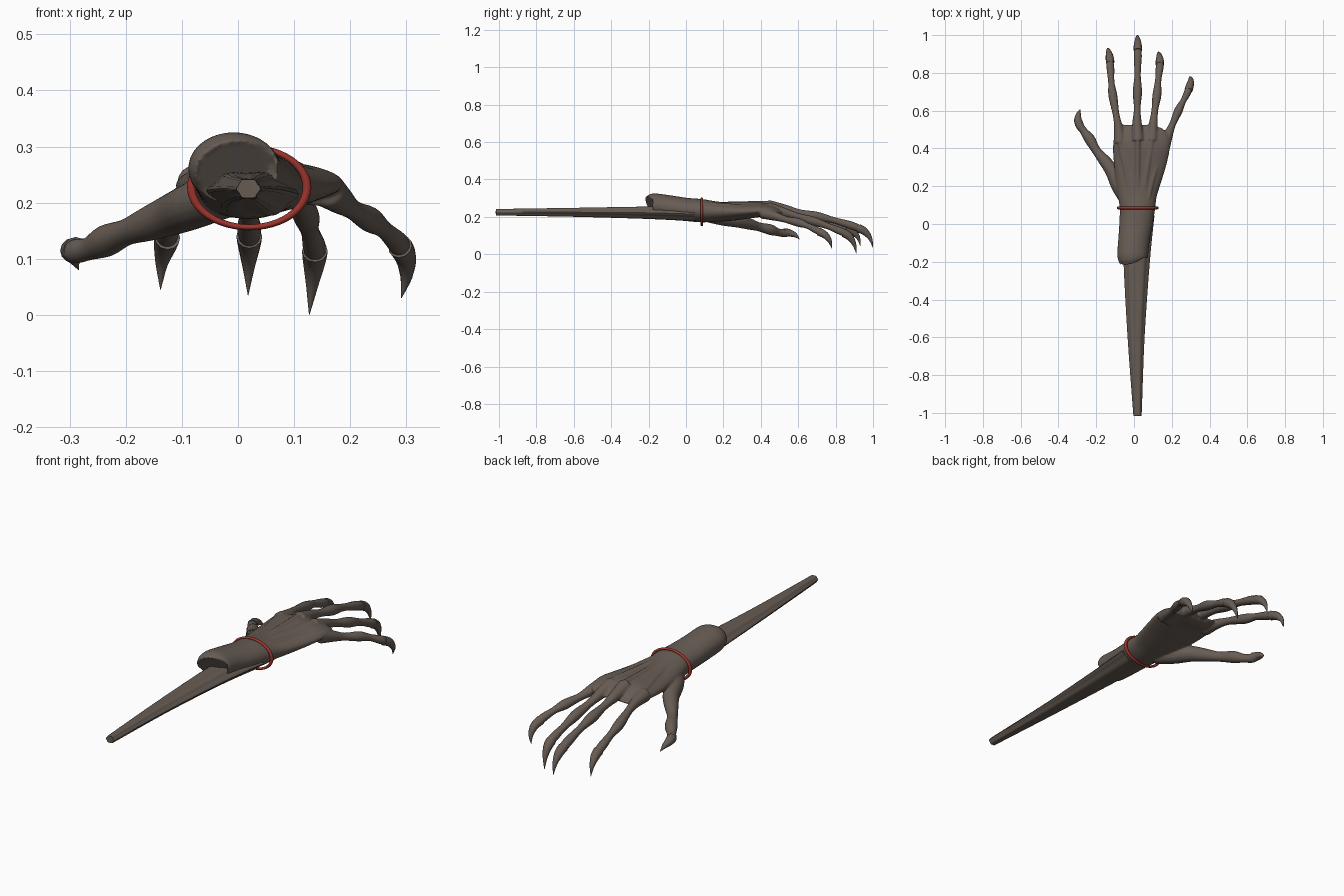
import bpy, bmesh, math
from mathutils import Vector


def material(name, colour):
    m = bpy.data.materials.new(name)
    m.diffuse_color = (*colour, 1)
    return m


skin = material("dried skin", (0.135, 0.107, 0.088))
red = material("red cord", (0.33, 0.035, 0.025))


def smooth_stations(pts, steps):
    """Catmull-Rom interpolation of every number in each station."""
    out = []
    for i in range(len(pts) - 1):
        a, b, c, d = (pts[max(i - 1, 0)], pts[i], pts[i + 1], pts[min(i + 2, len(pts) - 1)])
        for s in range(steps):
            t = s / steps
            out.append([0.5 * (2 * q + (r - p) * t + (2 * p - 5 * q + 4 * r - w) * t * t
                               + (3 * q - p - 3 * r + w) * t ** 3)
                        for p, q, r, w in zip(a, b, c, d)])
    return out + [list(pts[-1])]


def tube(bm, pts, sides=16, steps=4, lobes=0, depth=0.0):
    """Loft through stations (x, y, z, half width, height above, depth below)."""
    pts = [(*p, p[3], p[3]) if len(p) == 4 else p for p in pts]
    st = smooth_stations(pts, steps)
    rings = []
    for i, s in enumerate(st):
        t = Vector(st[min(i + 1, len(st) - 1)][:3]) - Vector(st[max(i - 1, 0)][:3])
        side = t.cross(Vector((0, 0, 1))).normalized()
        up = side.cross(t).normalized()
        ring = []
        for k in range(sides):
            a = 2 * math.pi * k / sides
            f = 1 + depth * math.cos(lobes * a)
            h = max(s[4] if math.sin(a) > 0 else s[5], 0.0005)
            ring.append(bm.verts.new(Vector(s[:3]) + side * max(s[3], 0.0005) * f * math.cos(a)
                                     + up * h * f * math.sin(a)))
        rings.append(ring)
    for r, q in zip(rings, rings[1:]):
        for k in range(sides):
            n = (k + 1) % sides
            bm.faces.new((r[k], r[n], q[n], q[k]))
    bm.faces.new(rings[0][::-1])
    bm.faces.new(rings[-1])


def finish(bm, name, mat, angle=40):
    bmesh.ops.recalc_face_normals(bm, faces=bm.faces)
    me = bpy.data.meshes.new(name)
    bm.to_mesh(me)
    bm.free()
    ob = bpy.data.objects.new(name, me)
    bpy.context.collection.objects.link(ob)
    me.materials.append(mat)
    bpy.ops.object.select_all(action='DESELECT')
    ob.select_set(True)
    bpy.context.view_layer.objects.active = ob
    bpy.ops.object.shade_smooth_by_angle(angle=math.radians(angle))
    return ob


hand = bmesh.new()

# Wrist stump and palm, hollow underneath toward the knuckles
tube(hand, [
    (-.008, -.183, .262, .072, .056, .056),
    (-.008, -.170, .262, .081, .064, .064),
    (.000, -.08, .250, .083, .064, .064),
    (.010, .00, .240, .088, .062, .062),
    (.018, .085, .233, .094, .062, .062),
    (.018, .16, .230, .105, .053, .056),
    (.025, .25, .228, .125, .047, .048),
    (.033, .34, .228, .143, .046, .036),
    (.040, .42, .232, .150, .042, .030),
    (.040, .48, .227, .135, .028, .024),
    (.040, .51, .222, .105, .012, .012)], sides=40)


def finger(name, pts, claw):
    """Knobbly finger in the hand mesh, plus its hooked claw."""
    tube(hand, pts)
    # Tendon from the wrist to the knuckle
    x, y, z, r = pts[0]
    if y > .4:
        tube(hand, [(.02 + (x - .02) * .4, .13, .272, .007),
                    (.02 + (x - .02) * .65, .28, .262 + (z - .235) * .5, .012),
                    (x, y, z + r * .5, .014)], sides=10)
    bm = bmesh.new()
    tube(bm, claw, sides=12)
    finish(bm, name + "_claw", skin, 50)


finger("index", [
    (-.075, .43, .235, .034), (-.082, .51, .228, .024), (-.095, .58, .218, .018),
    (-.112, .68, .192, .024), (-.120, .75, .176, .017), (-.125, .83, .148, .021),
    (-.128, .88, .130, .016)],
    [(-.126, .855, .138, .023), (-.130, .89, .122, .020),
     (-.136, .92, .09, .011), (-.138, .932, .045, .0005)])

finger("middle", [
    (.020, .44, .255, .036), (.016, .53, .240, .026), (.017, .61, .222, .018),
    (.018, .70, .203, .025), (.019, .79, .182, .017), (.020, .89, .152, .022),
    (.020, .94, .130, .016)],
    [(.020, .92, .140, .023), (.020, .955, .122, .020),
     (.019, .985, .085, .011), (.018, 1.0, .035, .0005)])

finger("ring", [
    (.095, .44, .245, .034), (.101, .52, .226, .025), (.110, .60, .202, .018),
    (.121, .68, .178, .024), (.128, .76, .150, .017), (.136, .83, .122, .021),
    (.137, .87, .103, .016)],
    [(.137, .845, .114, .023), (.136, .875, .093, .020),
     (.132, .90, .052, .011), (.127, .912, .0, .0005)])

finger("little", [
    (.160, .41, .222, .032), (.180, .47, .206, .026), (.205, .53, .187, .018),
    (.235, .60, .170, .023), (.260, .65, .152, .016), (.285, .70, .128, .020),
    (.293, .735, .112, .015)],
    [(.289, .71, .122, .022), (.299, .745, .102, .019),
     (.300, .77, .068, .011), (.291, .78, .03, .0005)])

finger("thumb", [
    (-.030, .12, .210, .040), (-.078, .20, .195, .042), (-.115, .28, .180, .038),
    (-.160, .34, .162, .031), (-.200, .39, .147, .024), (-.235, .45, .132, .029),
    (-.265, .49, .118, .021), (-.290, .525, .113, .022), (-.295, .55, .11, .015)],
    [(-.289, .525, .116, .023), (-.297, .553, .114, .020),
     (-.293, .585, .102, .012), (-.284, .607, .08, .0005)])

# Skin webs between neighbouring fingers
for x, y, z in ((-.035, .5, .225), (.058, .5, .226), (.138, .475, .212)):
    tube(hand, [(x, y - .08, z, .05, .022, .018), (x, y, z, .042, .012, .01),
                (x, y + .025, z - .003, .025, .005, .005)])

# Blend all the flesh into a single skin
ob = finish(hand, "hand", skin)
rm = ob.modifiers.new("fuse", 'REMESH')
rm.mode = 'VOXEL'
rm.voxel_size = 0.005
rm.use_smooth_shade = True
sm = ob.modifiers.new("soften", 'SMOOTH')
sm.factor = 0.5
sm.iterations = 4

# Fluted tapering bone handle
bm = bmesh.new()
tube(bm, [
    (.018, -1.0, .225, .020, .016, .016),
    (.018, -.985, .225, .022, .018, .018),
    (.011, -.60, .225, .042, .024, .025),
    (.014, -.20, .222, .065, .034, .034),
    (.025, .05, .215, .078, .040, .040)], sides=36, lobes=6, depth=.07)
finish(bm, "handle", skin)

# Cord around the wrist
bpy.ops.mesh.primitive_torus_add(location=(.02, .085, .227), rotation=(math.pi / 2, 0, 0),
                                 major_radius=.1, minor_radius=.0075,
                                 major_segments=48, minor_segments=10)
cord = bpy.context.object
cord.name = "wrist_cord"
cord.scale = (1.03, .71, 1)
cord.data.materials.append(red)
bpy.ops.object.shade_smooth_by_angle(angle=math.radians(60))
